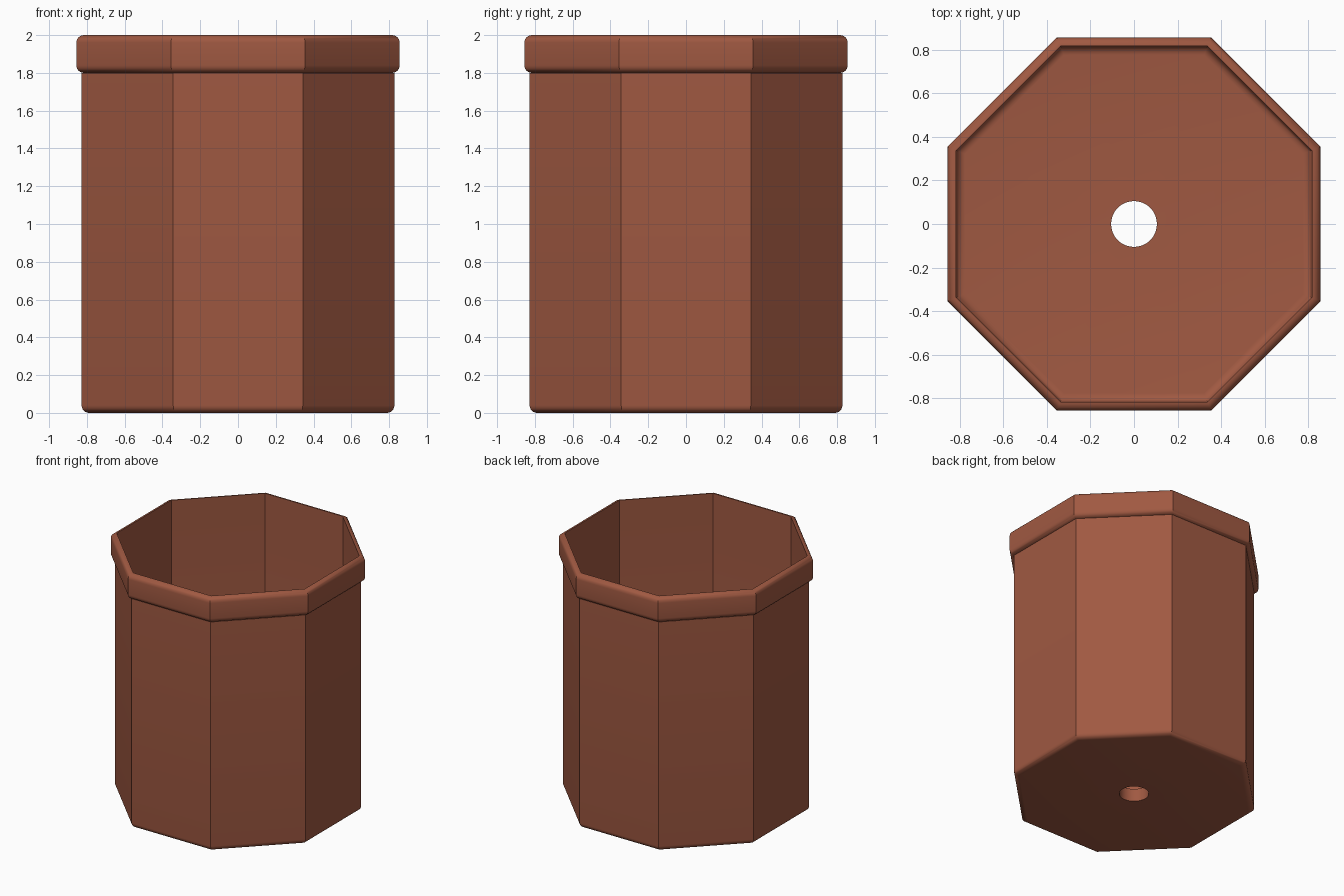
import bpy, bmesh, math

if "Cube" in bpy.data.objects:
    bpy.data.objects.remove(bpy.data.objects["Cube"], do_unlink=True)

SIDES, HOLE_STEPS = 8, 6             # hole segments per octagon side
INNER, OUTER, RIM, FILLET = 0.816, 0.828, 0.856, 0.04
FLOOR, RIM_Z, TOP, HOLE = 0.10, 1.80, 2.0, 0.105

clay = bpy.data.materials.new("terracotta")
clay.use_nodes = True
colour = (0.352, 0.100, 0.054, 1)
clay.diffuse_color = colour
bsdf = clay.node_tree.nodes["Principled BSDF"]
bsdf.inputs["Base Color"].default_value = colour
bsdf.inputs["Roughness"].default_value = 0.8


def arc(cx, cz, start, end, steps=6):
    """Quarter-round fillet points as (apothem, z)."""
    angles = [math.radians(start + (end - start) * i / steps) for i in range(steps + 1)]
    return [(cx + FILLET * math.cos(a), cz + FILLET * math.sin(a)) for a in angles]


def ring(bm, radius, z, count):
    """Ring of vertices starting at the first octagon corner."""
    start = math.pi / SIDES
    return [bm.verts.new((radius * math.cos(start + math.tau * i / count),
                          radius * math.sin(start + math.tau * i / count), z))
            for i in range(count)]


def skin(bm, a, b):
    n = len(a)
    for i in range(n):
        j = (i + 1) % n
        bm.faces.new((a[i], a[j], b[j], b[i]))


def octagon_rings(bm, profile):
    """Sweep a profile of (apothem, z) points round the octagon."""
    rings = [ring(bm, r / math.cos(math.pi / SIDES), z, SIDES) for r, z in profile]
    for a, b in zip(rings, rings[1:]):
        skin(bm, a, b)
    return rings


def plate(bm, octagon, hole):
    """Flat face from an octagon in to the round hole, one piece per side."""
    for i in range(SIDES):
        edge = [hole[(i * HOLE_STEPS + k) % len(hole)] for k in range(HOLE_STEPS, -1, -1)]
        bm.faces.new([octagon[i], octagon[(i + 1) % SIDES]] + edge)


def finish(bm, name):
    bmesh.ops.recalc_face_normals(bm, faces=bm.faces[:])
    mesh = bpy.data.meshes.new(name)
    bm.to_mesh(mesh)
    bm.free()
    mesh.materials.append(clay)
    obj = bpy.data.objects.new(name, mesh)
    bpy.context.collection.objects.link(obj)
    bpy.ops.object.select_all(action="DESELECT")
    obj.select_set(True)
    bpy.context.view_layer.objects.active = obj
    bpy.ops.object.shade_smooth_by_angle(angle=math.radians(30))


# Pot body: rounded base, thin walls, rounded inner floor and drain hole
bm = bmesh.new()
outside = arc(OUTER - FILLET, FILLET, -90, 0) + [(OUTER, RIM_Z)]
inside = [(INNER, RIM_Z)] + arc(INNER - FILLET, FLOOR + FILLET, 0, -90)
rings = octagon_rings(bm, outside + inside)
hole_low = ring(bm, HOLE, 0, SIDES * HOLE_STEPS)
hole_high = ring(bm, HOLE, FLOOR, SIDES * HOLE_STEPS)
skin(bm, hole_low, hole_high)
plate(bm, rings[0], hole_low)
plate(bm, rings[-1], hole_high)
finish(bm, "pot_body")

# Rim band: rounded on its outer edges, flush with the inner wall
bm = bmesh.new()
centre = RIM - FILLET
profile = arc(centre, RIM_Z + FILLET, -90, 0) + arc(centre, TOP - FILLET, 0, 90)
rings = octagon_rings(bm, profile)
skin(bm, rings[-1], rings[0])
finish(bm, "rim_band")
